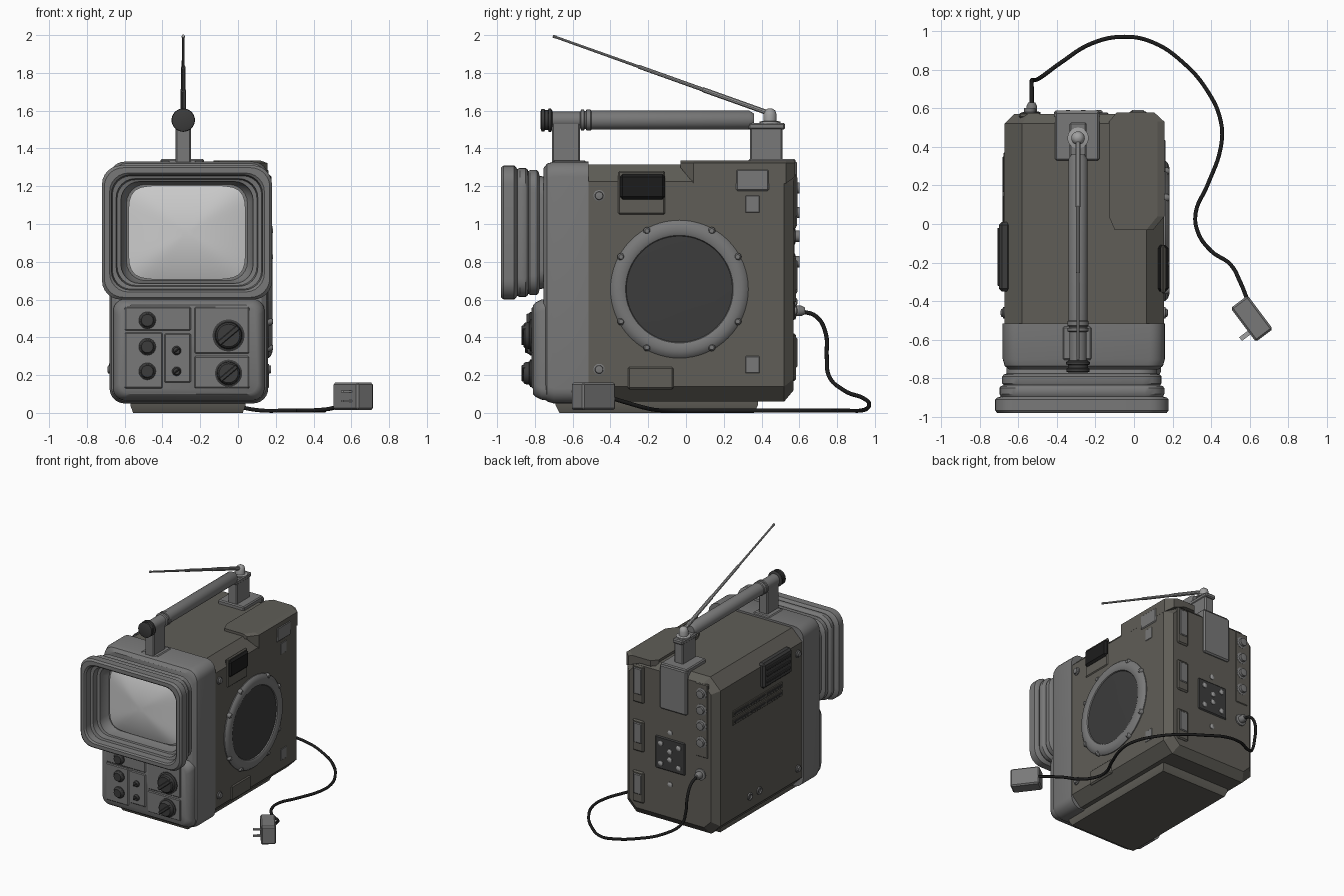
import bpy, bmesh, math
from mathutils import Vector, Matrix

if "Cube" in bpy.data.objects:
    bpy.data.objects.remove(bpy.data.objects["Cube"])

def mat(name, r, g, b):
    m = bpy.data.materials.new(name)
    m.diffuse_color = (r, g, b, 1)
    m.use_nodes = True
    m.node_tree.nodes["Principled BSDF"].inputs["Base Color"].default_value = m.diffuse_color
    return m

OLIVE = mat("olive_case", .115, .11, .095)
GREY = mat("mid_grey", .19, .19, .19)
DARK = mat("dark_plastic", .045, .045, .045)
BLACK = mat("black_rubber", .012, .012, .012)
GLASS = mat("screen_glass", .55, .55, .55)
METAL = mat("metal", .35, .35, .35)

def finish(name, bm, m, angle=35):
    bmesh.ops.recalc_face_normals(bm, faces=bm.faces[:])
    for f in bm.faces:
        f.smooth = True
    for e in bm.edges:
        e.smooth = len(e.link_faces) == 2 and e.calc_face_angle(0) < math.radians(angle)
    me = bpy.data.meshes.new(name)
    bm.to_mesh(me)
    bm.free()
    ob = bpy.data.objects.new(name, me)
    bpy.context.collection.objects.link(ob)
    me.materials.append(m)
    return ob

def loft(name, rings, m, angle=35):
    bm = bmesh.new()
    vs = [[bm.verts.new(p) for p in r] for r in rings]
    n = len(rings[0])
    for a, b in zip(vs, vs[1:]):
        for i in range(n):
            bm.faces.new((a[i], a[(i + 1) % n], b[(i + 1) % n], b[i]))
    bm.faces.new(vs[0])
    bm.faces.new(vs[-1])
    return finish(name, bm, m, angle)

def box(name, x0, x1, y0, y1, z0, z1, m=GREY, bevel=0.008, rot=None):
    bm = bmesh.new()
    size = Matrix.Diagonal((x1 - x0, y1 - y0, z1 - z0, 1))
    bmesh.ops.create_cube(bm, size=1, matrix=size)
    if bevel:
        bmesh.ops.bevel(bm, geom=bm.edges[:], offset=bevel, segments=1, affect='EDGES')
    ctr = Matrix.Translation(((x0 + x1) / 2, (y0 + y1) / 2, (z0 + z1) / 2))
    bmesh.ops.transform(bm, matrix=ctr @ (rot or Matrix()), verts=bm.verts[:])
    return finish(name, bm, m, 20)

def lathe(name, origin, axis, prof, m=GREY, n=32):
    """Revolve (radius, distance along axis) pairs."""
    q = Vector(axis).to_track_quat('Z', 'Y')
    rings = [[Vector(origin) + q @ Vector((r * math.cos(t), r * math.sin(t), d))
              for t in (2 * math.pi * i / n for i in range(n))]
             for r, d in ((max(r, .001), d) for r, d in prof)]
    return loft(name, rings, m)

def rrect(cx, cz, hw, hh, r, y, n=6):
    pts = []
    for k, (sx, sz) in enumerate(((1, 1), (-1, 1), (-1, -1), (1, -1))):
        for i in range(n + 1):
            t = math.pi / 2 * (k + i / n)
            pts.append((cx + sx * (hw - r) + r * math.cos(t), y, cz + sz * (hh - r) + r * math.sin(t)))
    return pts

def octo(y, x0, x1, z0, z1, top, bot):
    return [(x0 + bot, y, z0), (x1 - bot, y, z0), (x1, y, z0 + bot), (x1, y, z1 - top),
            (x1 - top, y, z1), (x0 + top, y, z1), (x0, y, z1 - top), (x0, y, z0 + bot)]

# Main case, front shell and base
loft("case", [octo(-.53, -.67, .155, .06, 1.315, .09, .08), octo(.52, -.67, .155, .06, 1.315, .09, .08),
              octo(.57, -.62, .105, .12, 1.27, .07, .06)], OLIVE, 10)
loft("front_shell", [rrect(-.26, .69, hw, hh, .08, y) for y, hw, hh in
                     ((-.515, .42, .64), (-.70, .42, .64), (-.735, .41, .63), (-.755, .385, .605))], GREY)
loft("base", [[(x, y, z) for x, y in ((-.265 - w, -.69 + d), (-.265 + w, -.69 + d),
                                     (-.265 + w, .38 - d), (-.265 - w, .38 - d))]
              for z, w, d in ((0, .29, .02), (.04, .305, 0), (.07, .305, 0))], OLIVE)

# Stepped screen hood, running back to front then inward
hood = [(-.72, .39, .29), (-.775, .39, .30), (-.78, .405, .32), (-.79, .413, .33), (-.825, .413, .33),
        (-.835, .405, .325), (-.84, .42, .335), (-.85, .427, .342), (-.88, .427, .342), (-.893, .42, .335),
        (-.90, .44, .345), (-.91, .45, .355), (-.965, .45, .355), (-.98, .438, .343), (-.98, .41, .315),
        (-.97, .40, .305), (-.92, .395, .30), (-.915, .375, .285), (-.87, .37, .28), (-.865, .35, .27),
        (-.82, .345, .265), (-.79, .32, .255)]
loft("screen_hood", [rrect(-.27, .955, hw, hh, .10, y) for y, hw, hh in hood], GREY)

# Bulging picture tube
def tube_ring(s):
    pts = []
    for i in range(64):
        c, d = math.cos(math.pi * i / 32), math.sin(math.pi * i / 32)
        k = s / (abs(c) ** 6 + abs(d) ** 6) ** (1 / 6)
        pts.append((-.27 + .31 * k * c, -.80 - .05 * (1 - s * s), .955 + .25 * k * d))
    return pts
loft("screen", [[(x, -.78, z) for x, y, z in tube_ring(1)]] +
     [tube_ring(s) for s in (1, .97, .85, .7, .5, .3, .1)], GLASS)

# Control panel with raised plates
loft("control_panel", [rrect(-.26, .335, hw, hh, .06, y) for y, hw, hh in
                       ((-.73, .40, .27), (-.765, .40, .265), (-.795, .385, .25), (-.81, .365, .235))], GREY)
for i, (x0, x1, z0, z1) in enumerate(((-.60, -.25, .435, .56), (-.60, -.40, .13, .425), (-.39, -.25, .16, .42),
                                      (-.23, .06, .315, .56), (-.23, .06, .13, .30))):
    box(f"panel_plate_{i}", x0, x1, -.818, -.80, z0, z1, GREY, .006)

# Knobs
def knob(name, x, z, r, depth, bar=True):
    lathe(name, (x, -.81, z), (0, -1, 0),
          [(r, 0), (r, .015), (r * .85, .02), (r * .8, depth - .008), (r * .7, depth)], DARK, 24)
    if bar:
        box(name + "_grip", x - r * .8, x + r * .8, -.81 - depth - .012, -.815, z - r * .16, z + r * .16,
            DARK, .004, Matrix.Rotation(-.7, 4, 'Y'))
knob("large_knob_upper", -.05, .41, .085, .05)
knob("large_knob_lower", -.05, .21, .072, .05)
for i, z in enumerate((.49, .35, .22)):
    knob(f"small_knob_{i}", -.48, z, .045, .035, False)
for i, z in enumerate((.33, .22)):
    knob(f"tiny_knob_{i}", -.325, z, .024, .03)

# Speaker on the right side
lathe("speaker_ring", (0, -.035, .655), (1, 0, 0), [(.365, .13), (.365, .162), (.352, .175), (.33, .183),
      (.30, .183), (.285, .176), (.28, .166), (.28, .14)], GREY, 64)
lathe("speaker_grille", (0, -.035, .655), (1, 0, 0), [(.281, .14), (.281, .168), (.2, .171), (0, .172)], DARK, 64)
for k in range(4):
    for d in (29, 61):
        t = math.radians(90 * k + d)
        y, z = -.035 + .353 * math.cos(t), .655 + .353 * math.sin(t)
        lathe(f"speaker_bolt_{k}_{d}", (.15, y, z), (1, 0, 0), [(.02, 0), (.02, .022), (.012, .034)], GREY, 12)

# Right side details
box("right_latch_frame", .14, .162, -.36, -.11, 1.05, 1.28, OLIVE)
box("right_latch", .12, .178, -.35, -.11, 1.13, 1.265, BLACK, .015)
box("right_top_plate", .14, .162, .265, .44, 1.175, 1.29, GREY)
box("right_bottom_plate", .14, .163, -.31, -.065, .125, .245, OLIVE, .01)
for i, z in enumerate((1.06, .21)):
    box(f"right_square_{i}", .14, .159, .315, .39, z, z + .09, GREY, .003)
for side, x in ((1, .15), (-1, -.665)):
    for z in (1.15, .23):
        lathe(f"side_screw_{side}_{z}", (x, -.46, z), (side, 0, 0),
              [(.03, 0), (.03, .012), (.022, .015), (.02, .024), (.008, .026)], GREY, 16)

# Left side details: latch, vents and sockets
box("left_latch", -.70, -.64, -.35, .01, 1.05, 1.25, DARK, .015)
for i in range(3):
    box(f"left_latch_rib_{i}", -.708, -.69, -.32, -.02, 1.09 + i * .05, 1.11 + i * .05, DARK, .004)
for r in range(2):
    box(f"vent_row_{r}", -.676, -.66, -.26, .37, .89 + r * .065, .94 + r * .065, OLIVE, .004)
    for c in range(3):
        y = -.245 + c * .205
        box(f"vent_slot_{r}_{c}", -.681, -.66, y, y + .185, .905 + r * .065, .925 + r * .065, DARK, .003)
for i, y in enumerate((.03, .15)):
    lathe(f"left_socket_{i}", (-.66, y, .24), (-1, 0, 0), [(.03, 0), (.03, .02), (.018, .022), (.016, .012)], GREY, 16)

# Raised cover on the top right rear corner
def cover(y, x0, x1, low, c=.035):
    return [(x0, y, 1.29), (x0, y, 1.335), (x1 - c, y, 1.335), (x1, y, 1.322), (x1, y, low), (x1 - .10, y, 1.29)]
loft("top_cover", [cover(-.03, -.10, .10, 1.30), cover(.04, -.13, .157, 1.215),
                   cover(.53, -.13, .157, 1.215), cover(.578, -.09, .105, 1.25)], OLIVE, 10)

# Carrying handle
HX, HZ = -.29, 1.55
box("front_post", -.33, -.25, -.71, -.56, 1.31, 1.54)
box("front_post_foot", -.37, -.22, -.705, -.53, 1.31, 1.337)
box("rear_post", -.33, -.25, .34, .51, 1.32, 1.52)
box("rear_post_foot", -.41, -.18, .33, .58, 1.28, 1.345)
box("rear_strap", -.415, -.175, .55, .588, .98, 1.335, GREY, .01)
lathe("handle_tube", (HX, 0, HZ), (0, 1, 0), [(.045, -.73), (.045, -.56), (.055, -.555), (.055, -.54), (.048, -.537),
      (.048, -.53), (.055, -.527), (.055, -.505), (.05, -.50), (.05, .335), (.035, .36)], GREY)
lathe("handle_end_cap", (HX, 0, HZ), (0, 1, 0), [(.045, -.77), (.06, -.765), (.06, -.75), (.053, -.747),
      (.053, -.73), (.062, -.727), (.062, -.715), (.05, -.708)], DARK)
box("handle_rear_plate", -.335, -.245, .33, .525, 1.5, 1.535)

# Telescopic aerial on its pivot
lathe("aerial_pivot", (HX, .445, 1.53), (0, 0, 1), [(.055, 0), (.055, .012), (.035, .016), (.035, .05), (.028, .07),
      (.015, .08), (0, .082)], METAL, 20)
a, b = Vector((HX, .43, 1.59)), Vector((HX, -.705, 1.995))
L = (b - a).length
lathe("aerial", a, b - a, [(.014, 0), (.014, L * .3), (.011, L * .302), (.011, L * .6), (.008, L * .602),
      (.007, L * .985), (.009, L * .987), (.008, L)], METAL, 10)

# Rear details: brackets, jacks and connector block
for i, (z0, z1) in enumerate(((.97, 1.27), (.58, .83), (.17, .42))):
    box(f"rear_bracket_{i}", -.03, .07, .55, .583, z0, z1, OLIVE, .01)
    box(f"rear_bracket_pad_{i}", -.015, .055, .57, .59, z0 + .07, z1 - .02, GREY, .006)
box("jack_strip", -.595, -.485, .55, .575, .68, 1.27, OLIVE, .006)
for i, z in enumerate((1.19, 1.06, .935, .80)):
    lathe(f"jack_{i}", (-.54, .565, z), (0, 1, 0), [(.045, 0), (.045, .012), (.03, .016), (.03, .035), (.015, .037)], GREY, 18)
box("connector_block", -.395, -.13, .55, .578, .49, .75, DARK)
for i, (dx, dz) in enumerate(((-1, -1), (-1, 1), (1, -1), (1, 1), (0, .4), (0, -.4))):
    lathe(f"connector_pin_{i}", (-.262 + dx * .08, .57, .62 + dz * .08), (0, 1, 0), [(.02, 0), (.02, .015), (.01, .02)], METAL, 12)
for z in (.80, .385):
    lathe(f"rear_screw_{z}", (-.26, .56, z), (0, 1, 0), [(.02, 0), (.02, .016), (.012, .02)], METAL, 12)
lathe("power_inlet", (-.53, .56, .54), (0, 1, 0), [(.045, 0), (.045, .02), (.028, .024), (.028, .05), (.018, .07)], GREY, 18)

# Power cord
path = [(-.53, .60, .54), (-.53, .69, .51), (-.53, .74, .42), (-.52, .745, .3), (-.49, .755, .2), (-.38, .835, .12),
        (-.22, .935, .08), (-.05, .97, .045), (.1, .94, .015), (.25, .84, .012), (.38, .69, .012), (.45, .53, .012),
        (.45, .40, .012), (.38, .2, .012), (.32, .06, .012), (.33, -.04, .012), (.4, -.14, .014), (.5, -.21, .025),
        (.55, -.30, .05), (.59, -.40, .08)]
cu = bpy.data.curves.new("power_cord", 'CURVE')
cu.dimensions, cu.bevel_depth, cu.bevel_resolution, cu.resolution_u, cu.use_fill_caps = '3D', .011, 2, 6, True
sp = cu.splines.new('BEZIER')
sp.bezier_points.add(len(path) - 1)
for p, co in zip(sp.bezier_points, path):
    p.co = co
    p.handle_left_type = p.handle_right_type = 'AUTO'
cu.materials.append(BLACK)
bpy.context.collection.objects.link(bpy.data.objects.new("power_cord", cu))

# Wall plug with two prongs
R = Matrix.Rotation(math.atan2(-.8, .6), 4, 'Z')
c = Vector((.61, -.49, .088))
box("plug_body", c.x - .109, c.x + .109, c.y - .055, c.y + .055, .015, .16, GREY, .01, R)
for i, dz in enumerate((-.025, .025)):
    p = c + R @ Vector((.05, -.075, 0))
    box(f"plug_prong_{i}", p.x - .012, p.x + .012, p.y - .035, p.y + .035, c.z + dz - .005, c.z + dz + .005, METAL, 0, R)
